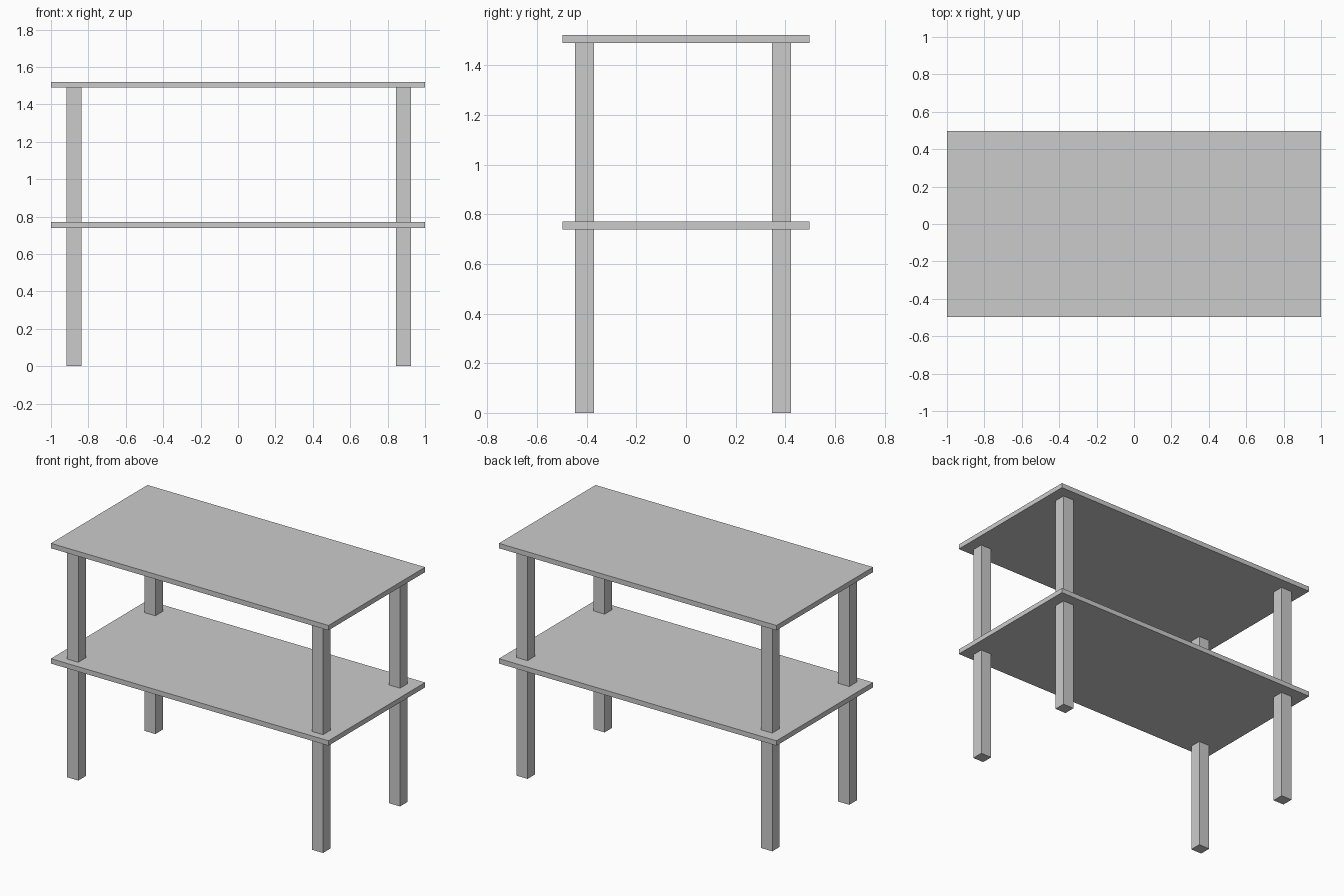
import bpy

if "Cube" in bpy.data.objects:
    bpy.data.objects.remove(bpy.data.objects["Cube"])


def box(name, center, size):
    """Add a flat-faced box with applied scale."""
    bpy.ops.mesh.primitive_cube_add(size=1, location=center)
    obj = bpy.context.object
    obj.name = name
    obj.scale = size
    bpy.ops.object.transform_apply(location=False, rotation=False, scale=True)
    return obj


WIDTH, DEPTH, THICK = 2.0, 0.994, 0.032
LEG_X, LEG_Y = 0.08, 0.077
TOP_Z, SHELF_Z = 1.505, 0.754

# Two boards
box("table_top", (0, 0, TOP_Z), (WIDTH, DEPTH, THICK))
box("lower_shelf", (0, 0, SHELF_Z), (WIDTH, DEPTH, THICK))

# Four posts running through the shelf up to the top (slightly off-centre)
leg_height = TOP_Z - THICK / 2
for side, x in (("left", -0.878), ("right", 0.885)):
    for end, y in (("front", -0.408), ("back", 0.385)):
        box(f"{end}_{side}_leg", (x, y, leg_height / 2), (LEG_X, LEG_Y, leg_height))
